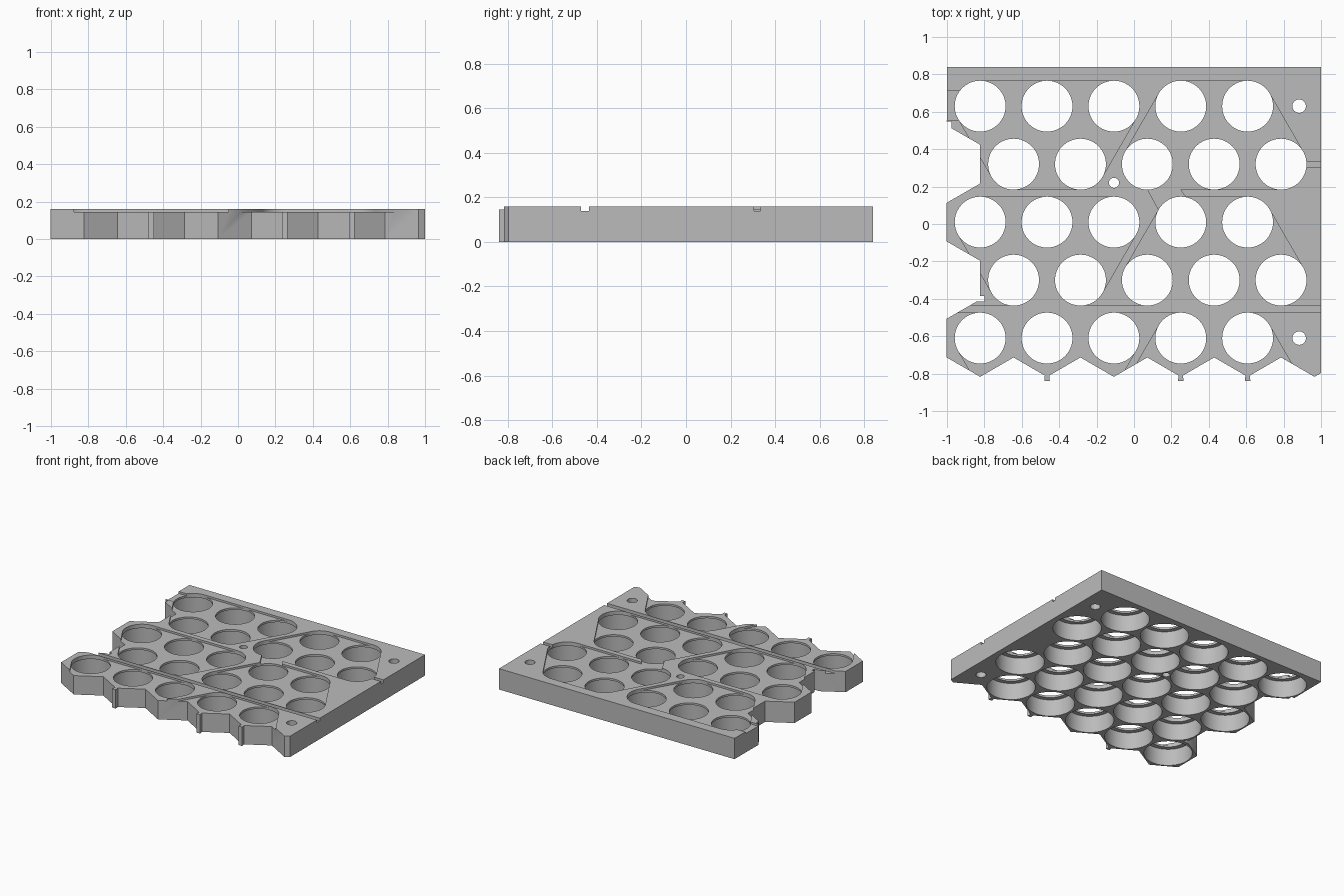
import bpy, bmesh, math
from mathutils import Vector
from mathutils.geometry import convex_hull_2d

if "Cube" in bpy.data.objects:
    bpy.data.objects.remove(bpy.data.objects["Cube"], do_unlink=True)

PITCH, ROW = 0.3575, 0.31          # honeycomb spacing
HALF, TIP = PITCH / 2, 0.207       # cell half width and corner radius
TOP, FLOOR, GROOVE, LIP = 0.16, 0.145, 0.139, 0.13
HOLE, POCKET, SEG = 0.136, 0.169, 64


def cell(i, r):
    return Vector((-0.8225 + PITCH * i + (r % 2) * HALF, 0.63 - ROW * r))


def ring(c, radius, seg=SEG):
    return [(c[0] + radius * math.cos(math.tau * k / seg),
             c[1] + radius * math.sin(math.tau * k / seg)) for k in range(seg)]


def rect(x0, x1, y0, y1):
    return [(x0, y0), (x1, y0), (x1, y1), (x0, y1)]


def loft(bm, sections):
    """Closed solid through (outline, z) sections with matching point counts."""
    loops = [[bm.verts.new((x, y, z)) for x, y in pts] for pts, z in sections]
    bm.faces.new(list(reversed(loops[0])))
    bm.faces.new(loops[-1])
    for low, high in zip(loops, loops[1:]):
        n = len(low)
        for k in range(n):
            m = (k + 1) % n
            bm.faces.new((low[k], low[m], high[m], high[k]))


def prism(bm, pts, z0, z1):
    loft(bm, [(pts, z0), (pts, z1)])


def make(name, bm):
    bmesh.ops.recalc_face_normals(bm, faces=bm.faces)
    mesh = bpy.data.meshes.new(name)
    bm.to_mesh(mesh)
    bm.free()
    obj = bpy.data.objects.new(name, mesh)
    bpy.context.collection.objects.link(obj)
    return obj


def carve(body, bm, operation='DIFFERENCE'):
    tool = make("cutter", bm)
    tool.hide_render = True
    mod = body.modifiers.new("carve", 'BOOLEAN')
    mod.operation, mod.solver, mod.object = operation, 'EXACT', tool
    mod.use_self = True
    bpy.context.view_layer.objects.active = body
    bpy.ops.object.modifier_apply(modifier=mod.name)
    bpy.data.objects.remove(tool, do_unlink=True)


# Plate outline: straight back and right, honeycomb front and left edges
outline = [(-1, 0.84)]
for r in range(5):
    x, y = cell(0, r)
    if r:
        outline.append((x - HALF, y + TIP / 2))
    outline.append((x - HALF, y - TIP / 2))
for i in range(5):
    x, y = cell(i, 4)
    outline += [(x, y - TIP), (x + HALF, y - TIP / 2)]
outline += [(0.965, 0.63 - 4 * ROW - TIP), (1, -0.797), (1, 0.84)]
bm = bmesh.new()
prism(bm, outline, 0, TOP)
plate = make("cell_holder_plate", bm)

# Shallow strip recesses wrapped around each group of cells
bm = bmesh.new()
for r in (0, 2, 4):
    for upper, lower in (((0, 1, 2), (0, 1)), ((3, 4), (2, 3, 4))):
        pts = [p for i in upper for p in ring(cell(i, r), HOLE - 0.0005)]
        pts += [p for i in lower for p in ring(cell(i, r + 1), HOLE - 0.0005)]
        pts = [Vector(p) for p in pts]
        prism(bm, [pts[k] for k in convex_hull_2d(pts)], FLOOR, 0.2)
carve(plate, bm)

# Link between the two right recesses, and the upper left strip exit
bm = bmesh.new()
prism(bm, [(0.07, 0.19), (0.13, 0.08), (0.25, 0.10), (0.28, 0.14), (0.243, 0.19)], FLOOR, 0.2)
prism(bm, rect(-1.1, -0.87, 0.555, 0.71), FLOOR, 0.2)
carve(plate, bm)

# Wire grooves and small edge slots
bm = bmesh.new()
prism(bm, rect(-1.1, 1.1, -0.472, -0.436), GROOVE, 0.2)
prism(bm, rect(0.85, 1.1, 0.305, 0.335), GROOVE, 0.2)
prism(bm, rect(-0.85, -0.80, -0.415, -0.385), -0.1, 0.2)
prism(bm, rect(-1.1, -0.977, 0.51, 0.548), -0.1, 0.2)
carve(plate, bm)

# Stepped cell holes: wide pocket below, narrower lip on top
bm = bmesh.new()
for r in range(5):
    for i in range(5):
        c = cell(i, r)
        wide, narrow = ring(c, POCKET), ring(c, HOLE)
        loft(bm, [(wide, -0.1), (wide, LIP), (narrow, LIP), (narrow, 0.3)])
# Screw holes
for x, y, radius in ((0.883, 0.63, 0.036), (0.883, -0.61, 0.036), (-0.107, 0.22, 0.027)):
    prism(bm, ring((x, y), radius, 32), -0.1, 0.3)
carve(plate, bm)

# Connector tabs on the front tips
bm = bmesh.new()
for i in (1, 3, 4):
    x, y = cell(i, 4)
    tip = y - TIP
    prism(bm, [(x - 0.015, tip - 0.023), (x + 0.015, tip - 0.023),
               (x + 0.011, tip + 0.015), (x - 0.011, tip + 0.015)], 0, FLOOR)
tabs = make("connector_tabs", bm)

# Single grey plastic
grey = bpy.data.materials.new("grey_plastic")
grey.use_nodes = True
grey.diffuse_color = (0.5, 0.5, 0.5, 1)
grey.node_tree.nodes["Principled BSDF"].inputs["Base Color"].default_value = (0.5, 0.5, 0.5, 1)
for obj in (plate, tabs):
    obj.data.materials.clear()
    obj.data.materials.append(grey)
    for poly in obj.data.polygons:
        poly.material_index = 0

bpy.ops.object.select_all(action='DESELECT')
plate.select_set(True)
bpy.context.view_layer.objects.active = plate
bpy.ops.object.shade_smooth_by_angle(angle=math.radians(30))
